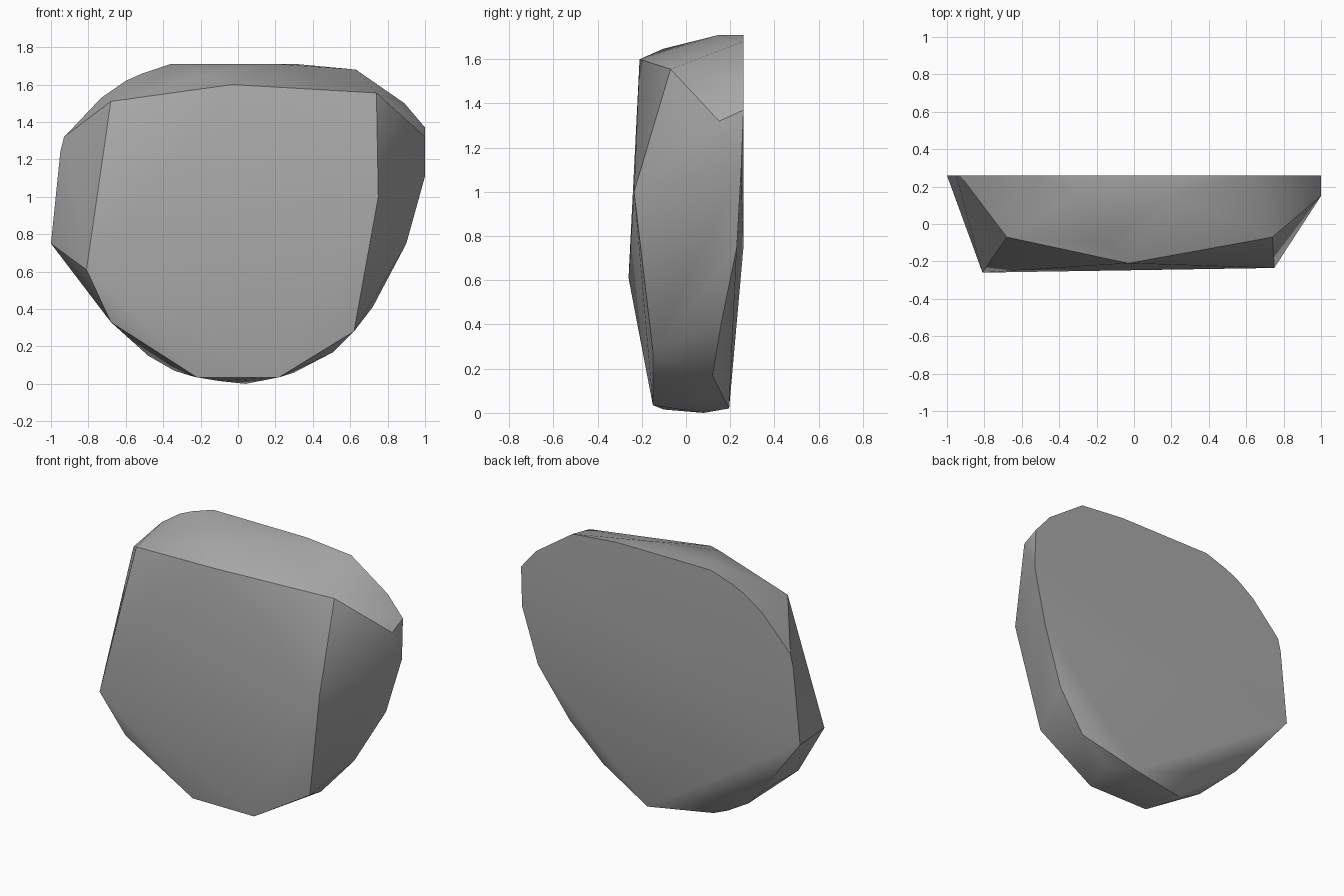
import bpy
import bmesh
import math

# Remove the default object
default_cube = bpy.data.objects.get("Cube")
if default_cube:
    bpy.data.objects.remove(default_cube, do_unlink=True)


def make_material(name, colour):
    material = bpy.data.materials.new(name)
    material.use_nodes = True
    material.diffuse_color = colour
    shader = material.node_tree.nodes["Principled BSDF"]
    shader.inputs["Base Color"].default_value = colour
    shader.inputs["Roughness"].default_value = 0.9
    return material


def hull_object(name, corners, material, sharp_angle):
    """Wrap a convex skin around the corners and smooth its gentle edges."""
    bm = bmesh.new()
    for corner in corners:
        bm.verts.new(corner)
    hull = bmesh.ops.convex_hull(bm, input=bm.verts[:])
    unused = [v for v in bm.verts if not v.link_faces]
    bmesh.ops.delete(bm, geom=unused, context="VERTS")
    bmesh.ops.dissolve_limit(bm, angle_limit=math.radians(0.5),
                             verts=bm.verts[:], edges=bm.edges[:])
    bmesh.ops.recalc_face_normals(bm, faces=bm.faces[:])
    mesh = bpy.data.meshes.new(name)
    bm.to_mesh(mesh)
    bm.free()
    mesh.materials.append(material)
    obj = bpy.data.objects.new(name, mesh)
    bpy.context.collection.objects.link(obj)
    bpy.ops.object.select_all(action="DESELECT")
    obj.select_set(True)
    bpy.context.view_layer.objects.active = obj
    bpy.ops.object.shade_smooth_by_angle(angle=math.radians(sharp_angle))
    return obj


# Flat back: outline of (x, z) points in one upright plane
BACK = 0.26
back_outline = [
    (-1, .75), (-.95, 1.24), (-.93, 1.32), (-.73, 1.53), (-.6, 1.62),
    (-.51, 1.66), (-.36, 1.71), (.31, 1.71), (.63, 1.68), (.89, 1.5), (1, 1.37),
]
back = [(x, BACK, z) for x, z in back_outline]

# Broad front face, with its brow, shoulders and foot
front = [
    (-.68, -.07, 1.51), (-.03, -.21, 1.6), (.74, -.07, 1.555),
    (.75, -.235, 1), (-.81, -.26, .61), (-.68, -.18, .33),
    (.62, -.15, .28), (-.22, -.15, .035), (.22, -.15, .035),
]

# Rounded crown between the brow and the back
crown = [(-.17, -.1, 1.648), (-.3, .15, 1.71), (.2, .15, 1.71)]

# Worn side and underside
side = [(1, .15, 1.32), (1, .25, 1.11), (.9, .23, .75), (.72, .16, .41)]
underside = [
    (.51, .12, .17), (.3, .08, .06), (.14, .195, .02), (.04, .08, 0),
    (-.1, -.1, .015), (-.26, .09, .045), (-.34, .06, .07),
    (-.48, .05, .15), (-.66, .18, .32),
]

stone = make_material("stone grey", (0.4, 0.4, 0.4, 1))
hull_object("rock_slab", back + front + crown + side + underside, stone, 30)
